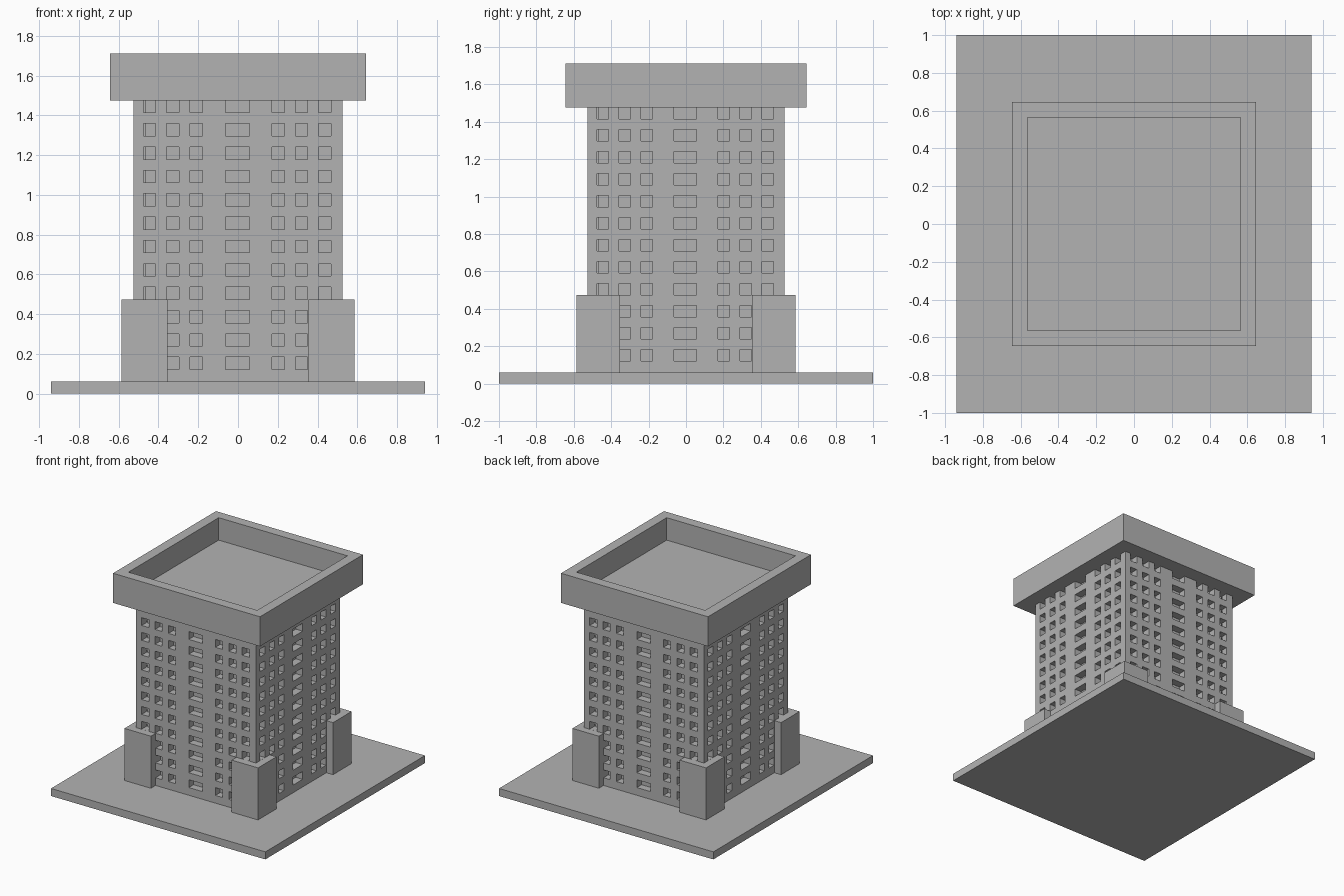
import bpy, bmesh
from math import pi
from mathutils import Matrix, Vector

if "Cube" in bpy.data.objects:
    bpy.data.objects.remove(bpy.data.objects["Cube"])

concrete = bpy.data.materials.new("grey concrete")
concrete.use_nodes = True
concrete.diffuse_color = (0.45, 0.45, 0.45, 1)
concrete.node_tree.nodes["Principled BSDF"].inputs["Base Color"].default_value = (0.45, 0.45, 0.45, 1)


def add_box(bm, low, high):
    low, high = Vector(low), Vector(high)
    matrix = Matrix.Translation((low + high) / 2) @ Matrix.Diagonal((*(high - low), 1))
    return bmesh.ops.create_cube(bm, size=1, matrix=matrix)["verts"]


def make_object(name, bm):
    mesh = bpy.data.meshes.new(name)
    bm.to_mesh(mesh)
    bm.free()
    mesh.materials.append(concrete)
    obj = bpy.data.objects.new(name, mesh)
    bpy.context.collection.objects.link(obj)
    return obj


def box(name, low, high):
    bm = bmesh.new()
    add_box(bm, low, high)
    return make_object(name, bm)


BASE_TOP, HALF, ROOF = 0.06, 0.527, 1.53
CROWN_BOTTOM, CROWN_TOP, CROWN_HALF, CROWN_INNER = 1.475, 1.71, 0.645, 0.532
PITCH, ROWS, DEPTH = 0.1175, 12, 0.06

# Ground slab
box("ground_slab", (-0.94, -1, 0), (0.94, 1, BASE_TOP))

# Tower block
tower = box("tower", (-HALF, -HALF, BASE_TOP - 0.01), (HALF, HALF, ROOF))

# Window recesses, one cutter per side
columns = [(-0.004 + side * (0.206 + k * PITCH), 0.031) for side in (-1, 1) for k in range(3)]
columns.append((-0.003, 0.06))
for turn in range(4):
    bm = bmesh.new()
    for x, half_width in columns:
        for row in range(ROWS):
            z = 0.152 + row * PITCH
            add_box(bm, (x - half_width, -HALF - 0.1, z - 0.031),
                    (x + half_width, -HALF + DEPTH, z + 0.031))
    bmesh.ops.rotate(bm, verts=bm.verts, matrix=Matrix.Rotation(turn * pi / 2, 3, "Z"))
    cutter = make_object(f"window_cutter_{turn + 1}", bm)
    cutter.hide_render = True
    cut = tower.modifiers.new("windows", "BOOLEAN")
    cut.operation = "DIFFERENCE"
    cut.solver = "EXACT"
    cut.object = cutter
    bpy.context.view_layer.objects.active = tower
    bpy.ops.object.modifier_apply(modifier=cut.name)
    bpy.data.objects.remove(cutter)

# Square piers wrapping the tower corners
for side, sx in (("left", 1), ("right", -1)):
    for end, sy in (("front", -1), ("back", 1)):
        centre = Vector((sx * 0.47, sy * 0.47, 0))
        box(f"{end}_{side}_pier", centre + Vector((-0.116, -0.116, BASE_TOP - 0.01)),
            centre + Vector((0.116, 0.116, 0.473)))

# Roof crown: solid block with a sunken top
bm = bmesh.new()
add_box(bm, (-CROWN_HALF, -CROWN_HALF, CROWN_BOTTOM), (CROWN_HALF, CROWN_HALF, CROWN_TOP))
top = max(bm.faces, key=lambda f: f.calc_center_median().z)
bmesh.ops.inset_region(bm, faces=[top], thickness=CROWN_HALF - CROWN_INNER)
floor = bmesh.ops.extrude_discrete_faces(bm, faces=[top])["faces"][0]
for vert in floor.verts:
    vert.co.z = ROOF + 0.002
make_object("roof_crown", bm)
